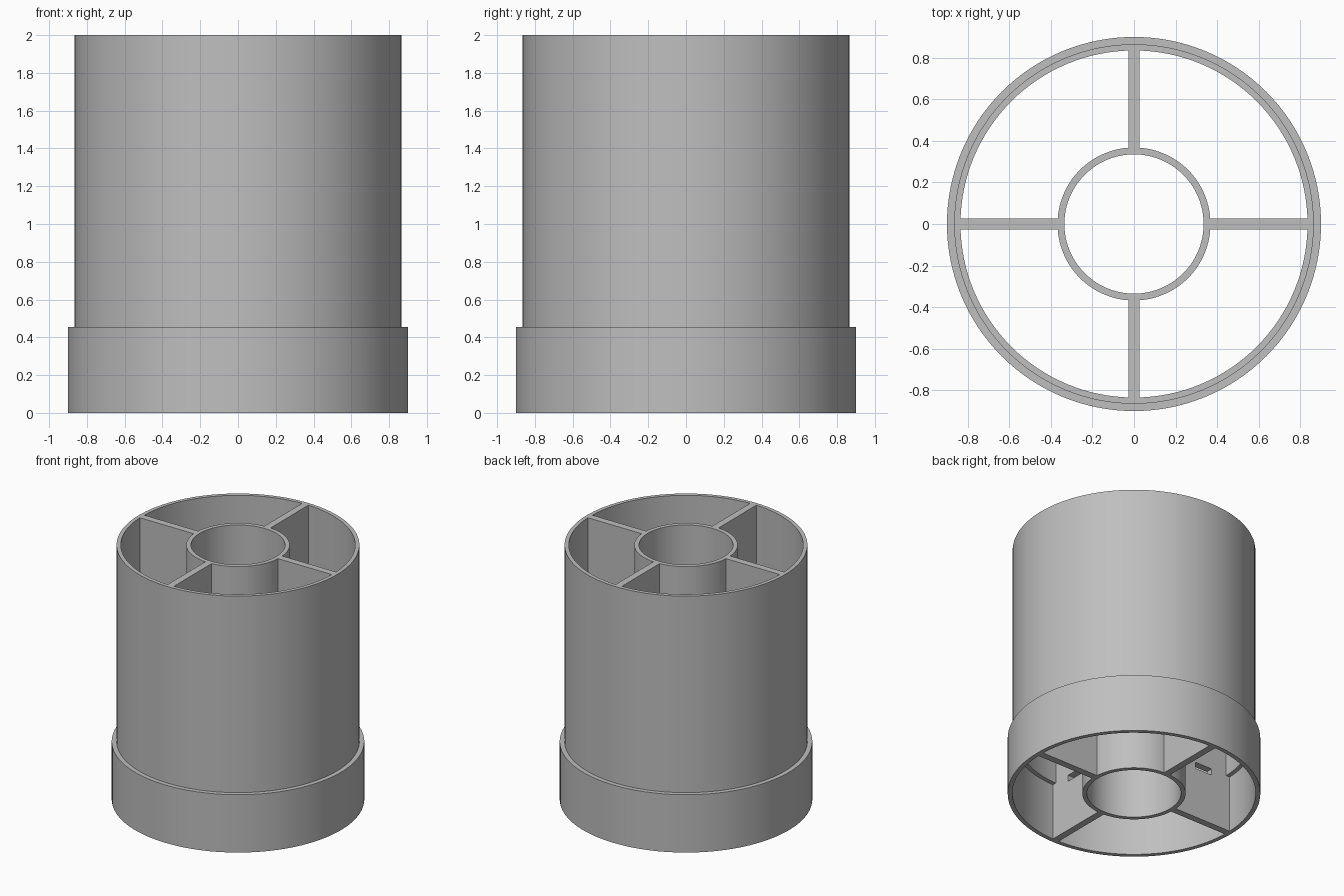
import bpy, bmesh, math
from mathutils import Matrix, Vector

cube = bpy.data.objects.get("Cube")
if cube:
    bpy.data.objects.remove(cube, do_unlink=True)

SEGMENTS = 128
HEIGHT = 2.0

grey = bpy.data.materials.new("light grey plastic")
grey.use_nodes = True
grey.diffuse_color = (0.52, 0.52, 0.52, 1)
grey.node_tree.nodes["Principled BSDF"].inputs["Base Color"].default_value = (0.52, 0.52, 0.52, 1)


def add_object(name, bm):
    bmesh.ops.recalc_face_normals(bm, faces=bm.faces)
    mesh = bpy.data.meshes.new(name)
    bm.to_mesh(mesh)
    bm.free()
    mesh.materials.append(grey)
    obj = bpy.data.objects.new(name, mesh)
    bpy.context.collection.objects.link(obj)
    return obj


def revolve(name, profile):
    """Spin a closed (radius, z) outline around the z axis."""
    bm = bmesh.new()
    verts = [bm.verts.new((r, 0, z)) for r, z in profile]
    edges = [bm.edges.new((v, verts[(i + 1) % len(verts)])) for i, v in enumerate(verts)]
    bmesh.ops.spin(bm, geom=verts + edges, cent=(0, 0, 0), axis=(0, 0, 1),
                   angle=math.tau, steps=SEGMENTS, use_merge=True)
    bmesh.ops.remove_doubles(bm, verts=bm.verts, dist=0.0001)
    obj = add_object(name, bm)
    bpy.ops.object.select_all(action='DESELECT')
    obj.select_set(True)
    bpy.context.view_layer.objects.active = obj
    bpy.ops.object.shade_smooth_by_angle(angle=math.radians(30))
    return obj


def extrude_outline(name, outline, thickness, turn):
    """Thicken an upright (radius, z) outline and turn it about the z axis."""
    bm = bmesh.new()
    face = bm.faces.new([bm.verts.new((r, -thickness / 2, z)) for r, z in outline])
    new = bmesh.ops.extrude_face_region(bm, geom=[face])["geom"]
    bmesh.ops.translate(bm, vec=Vector((0, thickness, 0)),
                        verts=[g for g in new if isinstance(g, bmesh.types.BMVert)])
    bmesh.ops.rotate(bm, verts=bm.verts, matrix=Matrix.Rotation(turn, 3, 'Z'))
    return add_object(name, bm)


# Outer tube with the wider socket at its foot
revolve("outer_tube", [(0.9, 0), (0.9, 0.455), (0.865, 0.455), (0.865, HEIGHT),
                       (0.835, HEIGHT), (0.835, 0.445), (0.867, 0.445), (0.867, 0)])

# Central hub tube
revolve("centre_tube", [(0.368, 0), (0.368, HEIGHT), (0.335, HEIGHT), (0.335, 0)])

# Four webs joining hub and tube, each with a small slot cut through
web = [(0.352, 0), (0.88, 0), (0.88, 0.45), (0.85, 0.45), (0.85, HEIGHT), (0.352, HEIGHT)]
slot = [(0.55, 0.4), (0.7, 0.4), (0.7, 0.45), (0.55, 0.45)]
for i, side in enumerate(("left", "back", "right", "front")):
    turn = i * math.pi / 2
    spoke = extrude_outline(side + "_web", web, 0.054, turn)
    cutter = extrude_outline(side + "_slot_cutter", slot, 0.2, turn)
    cutter.hide_render = True
    cutter.hide_viewport = True
    cut = spoke.modifiers.new("slot", 'BOOLEAN')
    cut.operation = 'DIFFERENCE'
    cut.solver = 'EXACT'
    cut.object = cutter
